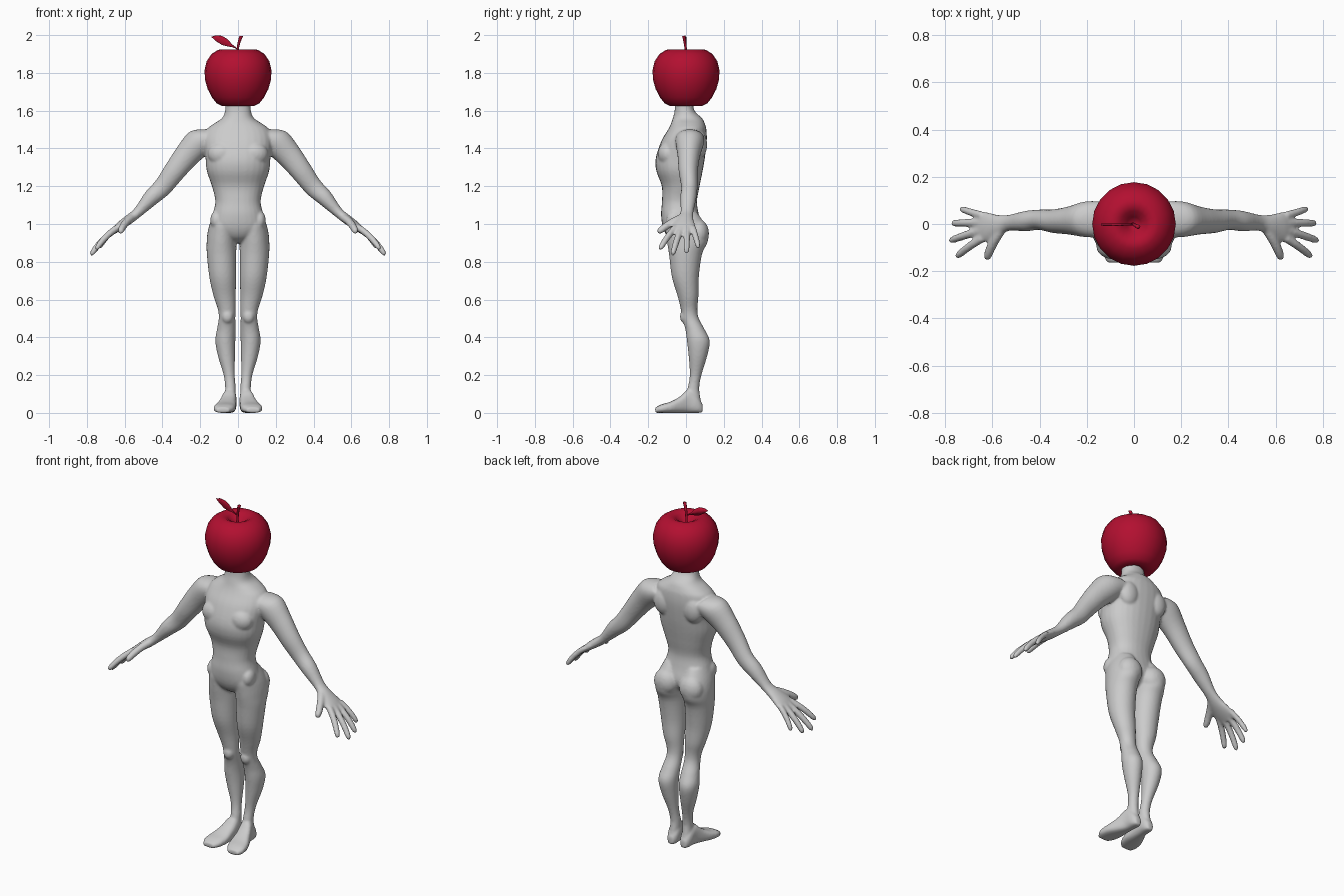
import bpy, bmesh
from math import sin, cos, pi, copysign
from mathutils import Vector, Matrix

X, Y, Z = Vector((1, 0, 0)), Vector((0, 1, 0)), Vector((0, 0, 1))


def catmull(rows, sub=4):
    """Smoothly interpolate between rows of numbers."""
    out = []
    for i in range(len(rows) - 1):
        p0, p1, p2 = rows[max(i - 1, 0)], rows[i], rows[i + 1]
        p3 = rows[min(i + 2, len(rows) - 1)]
        for k in range(sub):
            t = k / sub
            out.append([0.5 * (2 * b + (c - a) * t + (2 * a - 5 * b + 4 * c - d) * t * t
                               + (3 * b - a - 3 * c + d) * t ** 3)
                        for a, b, c, d in zip(p0, p1, p2, p3)])
    return out + [list(rows[-1])]


def loft(bm, rows, u, v, mirror=False, power=0.9, n=28):
    """Rows are (x, y, z, half size along u, half size along v)."""
    for side in ((1, -1) if mirror else (1,)):
        rings = []
        for x, y, z, a, b in catmull(rows):
            ring = []
            for i in range(n):
                c, s = cos(2 * pi * i / n), sin(2 * pi * i / n)
                p = (Vector((x, y, z)) + u * a * copysign(abs(c) ** power, c)
                     + v * b * copysign(abs(s) ** power, s))
                ring.append(bm.verts.new((p.x * side, p.y, p.z)))
            rings.append(ring)
        for r, q in zip(rings, rings[1:]):
            for i in range(n):
                bm.faces.new((r[i], r[(i + 1) % n], q[(i + 1) % n], q[i]))
        bm.faces.new(rings[0][::-1])
        bm.faces.new(rings[-1])


def ball(bm, centre, size):
    """Mirrored pair of muscle ellipsoids."""
    for side in (1, -1):
        m = Matrix.Translation((centre[0] * side, centre[1], centre[2])) @ Matrix.Diagonal((*size, 1))
        bmesh.ops.create_uvsphere(bm, u_segments=20, v_segments=12, radius=1, matrix=m)


def finish(name, bm, material=None):
    bmesh.ops.recalc_face_normals(bm, faces=bm.faces[:])
    me = bpy.data.meshes.new(name)
    bm.to_mesh(me)
    bm.free()
    for p in me.polygons:
        p.use_smooth = True
    ob = bpy.data.objects.new(name, me)
    bpy.context.collection.objects.link(ob)
    if material:
        me.materials.append(material)
    return ob


body = bmesh.new()

# torso and neck: z, half width, front y, back y
torso = [(1.66, .064, -.058, .035), (1.60, .068, -.06, .045), (1.56, .085, -.07, .085),
         (1.53, .13, -.08, .10), (1.50, .165, -.095, .108), (1.44, .182, -.13, .11),
         (1.35, .172, -.16, .10), (1.28, .165, -.157, .088), (1.20, .138, -.128, .072),
         (1.12, .12, -.127, .058), (1.05, .135, -.132, .068), (.98, .148, -.122, .085),
         (.93, .10, -.095, .07), (.90, .04, -.05, .04)]
loft(body, [(0, (f + b) / 2, z, w, (b - f) / 2) for z, w, f, b in torso], X, Y)

# legs: z, inner x, outer x, front y, back y
legs = [(1.06, .02, .125, -.10, .06), (1.0, .008, .15, -.112, .10), (.95, .006, .162, -.107, .12),
        (.90, .008, .166, -.10, .113), (.84, .009, .165, -.09, .085), (.72, .01, .152, -.075, .068),
        (.62, .012, .13, -.045, .066), (.55, .013, .107, -.028, .06), (.50, .014, .102, -.02, .068),
        (.44, .013, .112, -.003, .10), (.38, .014, .12, .005, .126), (.30, .016, .106, .014, .112),
        (.20, .017, .076, .02, .082), (.13, .012, .068, .008, .07), (.07, .012, .07, -.01, .078),
        (.02, .015, .068, -.01, .08)]
loft(body, [((i + o) / 2, (f + b) / 2, z, (o - i) / 2, (b - f) / 2) for z, i, o, f, b in legs],
     X, Y, True, 1.0)

# feet: y, centre x, half width, height
feet = [(.088, .042, .018, .045), (.06, .042, .033, .09), (.015, .045, .037, .125),
        (-.03, .055, .045, .088), (-.08, .066, .056, .06), (-.13, .075, .054, .045),
        (-.163, .08, .034, .028)]
loft(body, [(x, y, h / 2, w, h / 2) for y, x, w, h in feet], X, Z, True, .75)

# arms and palms, hanging outward at 45 degrees
arm = [(.13, .02, 1.46, .06, .075), (.20, .02, 1.435, .077, .076), (.27, .015, 1.365, .068, .06),
       (.34, .012, 1.275, .058, .05), (.40, .018, 1.195, .05, .043), (.46, .012, 1.138, .043, .043),
       (.53, .005, 1.062, .027, .034), (.58, -.008, 1.022, .026, .048),
       (.63, -.013, .985, .022, .064), (.67, -.013, .953, .014, .055)]
loft(body, arm, (X + Z).normalized(), Y, True, 1.0)

# fingers and thumbs: base, tip, radius
digits = [((.64, .036, .982), (.735, .066, .872), .0145), ((.65, .006, .972), (.77, .003, .845), .016),
          ((.65, -.028, .972), (.78, -.072, .835), .016), ((.64, -.058, .98), (.752, -.14, .865), .016),
          ((.56, -.02, 1.035), (.625, -.15, .955), .019)]
for base, tip, r in digits:
    a, b = Vector(base), Vector(tip)
    d = (b - a).normalized()
    u = d.cross(Y).normalized()
    bow = Vector((.006, 0, .006))
    path = [(0, 1.15), (.3, 1.1), (.6, 1.05), (.85, .95), (.96, .7), (1, .3)]
    loft(body, [(*(a.lerp(b, t) + bow * 4 * t * (1 - t)), r * k, r * k) for t, k in path],
         u, d.cross(u), True, 1.0, 14)

# muscle and joint bumps: chest, shoulder blades, buttocks, kneecaps, hip bones
for centre, size in [((.085, -.095, 1.37), (.075, .055, .065)), ((.095, .07, 1.42), (.06, .042, .075)),
                     ((.082, .065, .95), (.072, .057, .075)), ((.056, -.01, .51), (.03, .022, .035)),
                     ((.115, -.06, 1.02), (.032, .045, .05))]:
    ball(body, centre, size)

ob = finish("body", body)
rm = ob.modifiers.new("fuse", 'REMESH')
rm.mode = 'VOXEL'
rm.voxel_size = .007
rm.use_smooth_shade = True
sm = ob.modifiers.new("soften", 'SMOOTH')
sm.factor = .5
sm.iterations = 5

# apple head: lathe profile of radius, z
red = bpy.data.materials.new("apple_red")
red.diffuse_color = (.45, .005, .03, 1)
apple = bmesh.new()
profile = [(.012, 1.865), (.03, 1.885), (.055, 1.913), (.08, 1.925), (.105, 1.922), (.14, 1.90),
           (.166, 1.862), (.177, 1.815), (.175, 1.765), (.161, 1.715), (.138, 1.67), (.112, 1.638),
           (.085, 1.625), (.055, 1.63), (.02, 1.65)]
n = 20
rings = [[apple.verts.new((r * cos(2 * pi * i / n), r * sin(2 * pi * i / n), z)) for i in range(n)]
         for r, z in profile]
for r, q in zip(rings, rings[1:]):
    for i in range(n):
        apple.faces.new((r[i], q[i], q[(i + 1) % n], r[(i + 1) % n]))
apple.faces.new(rings[0])
apple.faces.new(rings[-1][::-1])
finish("apple_head", apple, red)

# stem
stem = bmesh.new()
loft(stem, [(-.004, 0, 1.855, .007, .007), (-.003, 0, 1.91, .006, .006),
            (.004, -.005, 1.955, .007, .007), (.017, -.012, 1.995, .010, .009)], X, Y, False, 1.0, 10)
finish("apple_stem", stem, red)

# leaf: thin upright blade with a raised midrib; x, lower z, upper z
leaf = bmesh.new()
edge = [(-.004, 1.925, 1.931), (-.03, 1.936, 1.95), (-.055, 1.94, 1.978), (-.085, 1.948, 1.996),
        (-.115, 1.967, 1.999), (-.14, 1.989, 1.992)]
strip = [[leaf.verts.new((x, -.004 + dy, lo + (hi - lo) * t)) for t, dy in ((0, 0), (.5, .006), (1, 0))]
         for x, lo, hi in edge]
for r, q in zip(strip, strip[1:]):
    for i in range(2):
        leaf.faces.new((r[i], q[i], q[i + 1], r[i + 1]))
lf = finish("apple_leaf", leaf, red)
th = lf.modifiers.new("thickness", 'SOLIDIFY')
th.thickness = .004
